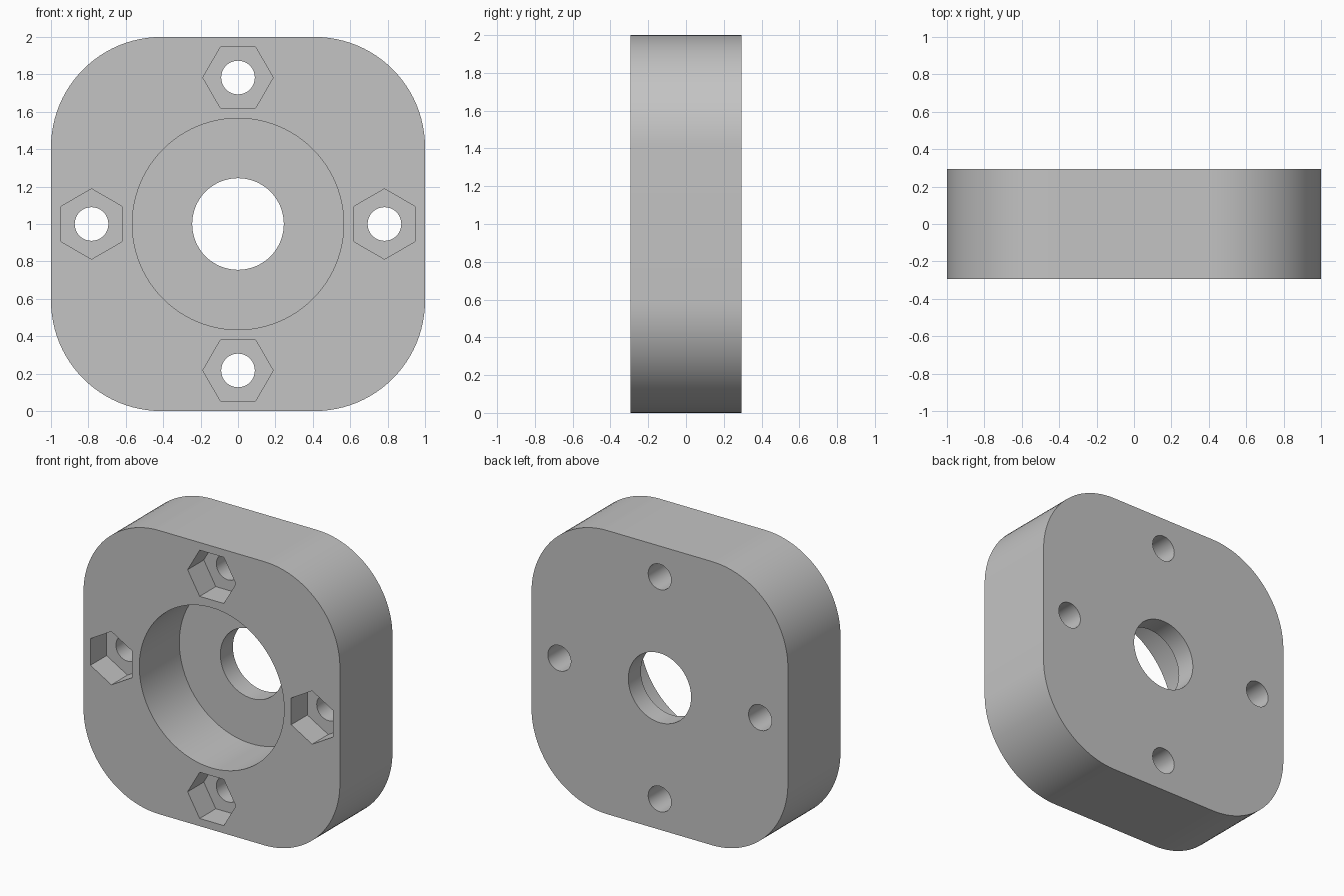
import bpy
import bmesh
from math import pi, sin, cos, radians
from mathutils import Vector

HALF = 0.293          # half thickness
CENTRE = Vector((0, 0, 1))
CORNER = 0.59         # plate corner radius
BOLT_RING = 0.783     # bolt distance from the centre

if "Cube" in bpy.data.objects:
    bpy.data.objects.remove(bpy.data.objects["Cube"], do_unlink=True)

grey = bpy.data.materials.new("plain grey")
grey.use_nodes = True
GREY = (0.55, 0.55, 0.55, 1)
grey.diffuse_color = GREY
grey.node_tree.nodes["Principled BSDF"].inputs["Base Color"].default_value = GREY


def ring(radius, sides, start=0.0, x=0.0, z=0.0):
    """Regular polygon in the x-z plane."""
    angles = [start + 2 * pi * i / sides for i in range(sides)]
    return [(x + radius * cos(a), z + radius * sin(a)) for a in angles]


def prism(name, outline, front, back):
    """Extrude an x-z outline along y."""
    bm = bmesh.new()
    face = bm.faces.new([bm.verts.new((x, front, z + CENTRE.z)) for x, z in outline])
    extruded = bmesh.ops.extrude_face_region(bm, geom=[face])["geom"]
    verts = [g for g in extruded if isinstance(g, bmesh.types.BMVert)]
    bmesh.ops.translate(bm, verts=verts, vec=(0, back - front, 0))
    bmesh.ops.recalc_face_normals(bm, faces=bm.faces)
    mesh = bpy.data.meshes.new(name)
    bm.to_mesh(mesh)
    bm.free()
    mesh.materials.append(grey)
    obj = bpy.data.objects.new(name, mesh)
    bpy.context.collection.objects.link(obj)
    return obj


# Plate with rounded corners
outline = []
for quarter in range(4):
    mid = pi / 4 + quarter * pi / 2
    cx = (1 - CORNER) * (1 if cos(mid) > 0 else -1)
    cz = (1 - CORNER) * (1 if sin(mid) > 0 else -1)
    for i in range(25):
        a = quarter * pi / 2 + i / 24 * pi / 2
        outline.append((cx + CORNER * cos(a), cz + CORNER * sin(a)))
plate = prism("flange_plate", outline, -HALF, HALF)

# Stepped centre bore
cutters = [
    prism("bearing_pocket_cutter", ring(0.565, 96), -HALF - 0.1, -HALF + 0.446),
    prism("shaft_hole_cutter", ring(0.245, 64), -HALF - 0.2, HALF + 0.1),
]

# Four bolt holes with hexagonal nut pockets
for i in range(4):
    a = i * pi / 2
    x, z = BOLT_RING * cos(a), BOLT_RING * sin(a)
    cutters.append(prism(f"nut_pocket_cutter_{i}", ring(0.188, 6, a + pi / 6, x, z),
                         -HALF - 0.1, -HALF + 0.18))
    cutters.append(prism(f"bolt_hole_cutter_{i}", ring(0.09, 40, 0, x, z),
                         -HALF - 0.2, HALF + 0.1))

# Cut the openings
bpy.context.view_layer.objects.active = plate
for cutter in cutters:
    cut = plate.modifiers.new(cutter.name, "BOOLEAN")
    cut.operation = "DIFFERENCE"
    cut.solver = "EXACT"
    cut.object = cutter
    bpy.ops.object.modifier_apply(modifier=cut.name)
    bpy.data.objects.remove(cutter, do_unlink=True)

# Smooth walls, crisp rims
bpy.ops.object.select_all(action="DESELECT")
plate.select_set(True)
bpy.ops.object.shade_smooth_by_angle(angle=radians(30))
